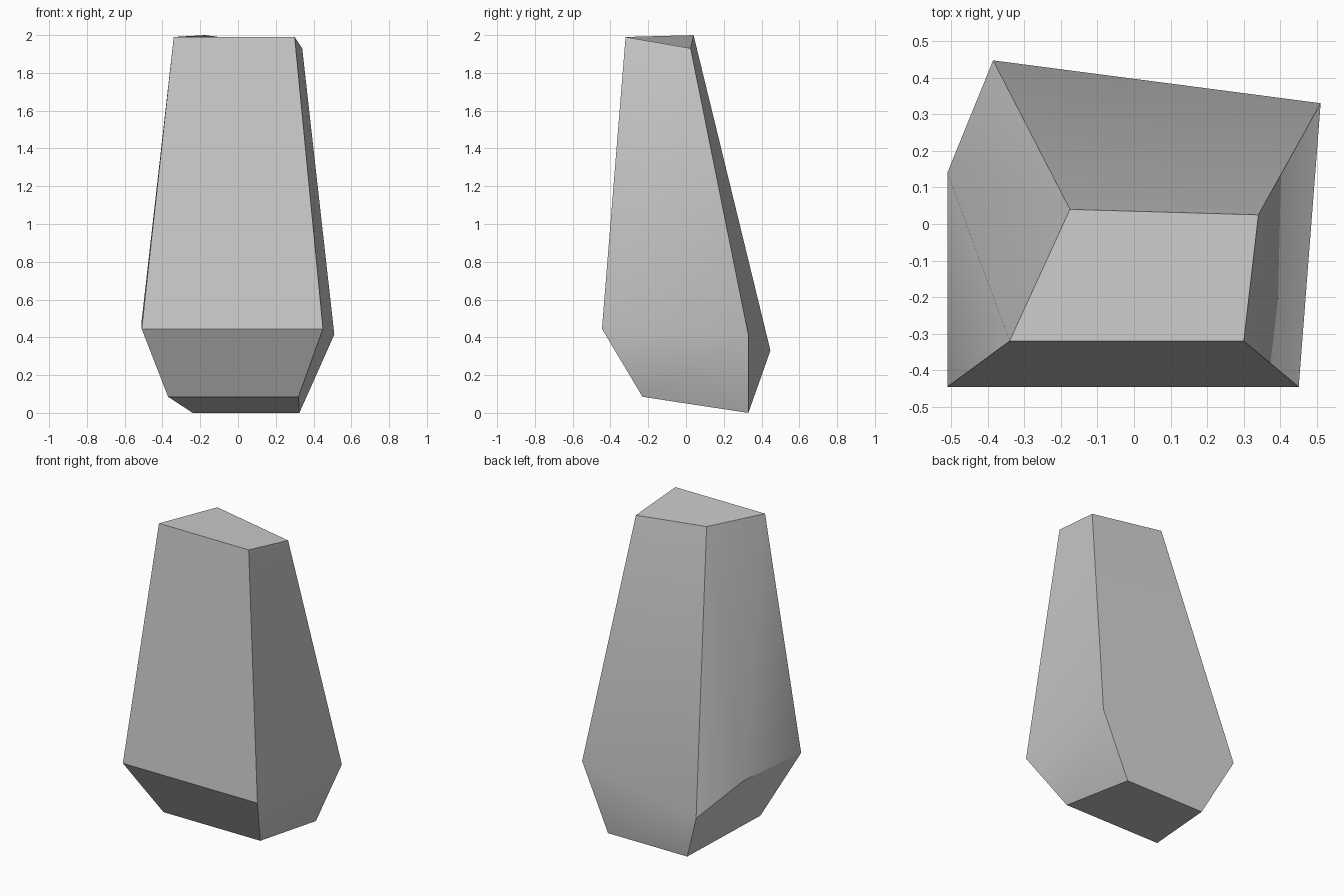
import bpy, bmesh, math

if "Cube" in bpy.data.objects:
    bpy.data.objects.remove(bpy.data.objects["Cube"])

# Cross-sections, ordered front-left, front-right, back-right, back-left
top = [(-0.34, -0.32, 1.99), (0.30, -0.32, 1.99), (0.34, 0.025, 1.93), (-0.175, 0.04, 2.0)]
middle = [(-0.51, -0.445, 0.445), (0.45, -0.445, 0.445), (0.51, 0.33, 0.415), (-0.385, 0.447, 0.33)]
bottom = [(-0.24 - 0.13, -0.23, 0.085), (0.32, -0.23, 0.085), (0.325, 0.33, 0.0), (-0.24, 0.33, 0.0)]
left_bulge = (-0.51, 0.14, 0.49)

bm = bmesh.new()
t, m, b = [[bm.verts.new(p) for p in ring] for ring in (top, middle, bottom)]
k = bm.verts.new(left_bulge)

# Caps
bm.faces.new(t)
bm.faces.new(b[::-1])

# Front, right and back walls
for upper, lower in ((t, m), (m, b)):
    for i in range(3):
        bm.faces.new((lower[i], lower[i + 1], upper[i + 1], upper[i]))

# Left wall, fanned around its bulging corner
for u, v in ((m[0], t[0]), (t[0], t[3]), (t[3], m[3])):
    bm.faces.new((k, u, v))
bm.faces.new((m[3], b[3], b[0], m[0], k))

bmesh.ops.recalc_face_normals(bm, faces=bm.faces)
mesh = bpy.data.meshes.new("rock")
bm.to_mesh(mesh)
bm.free()
rock = bpy.data.objects.new("rock", mesh)
bpy.context.collection.objects.link(rock)

# Smooth shading with sharp corners
bpy.context.view_layer.objects.active = rock
rock.select_set(True)
bpy.ops.object.shade_smooth_by_angle(angle=math.radians(30))
